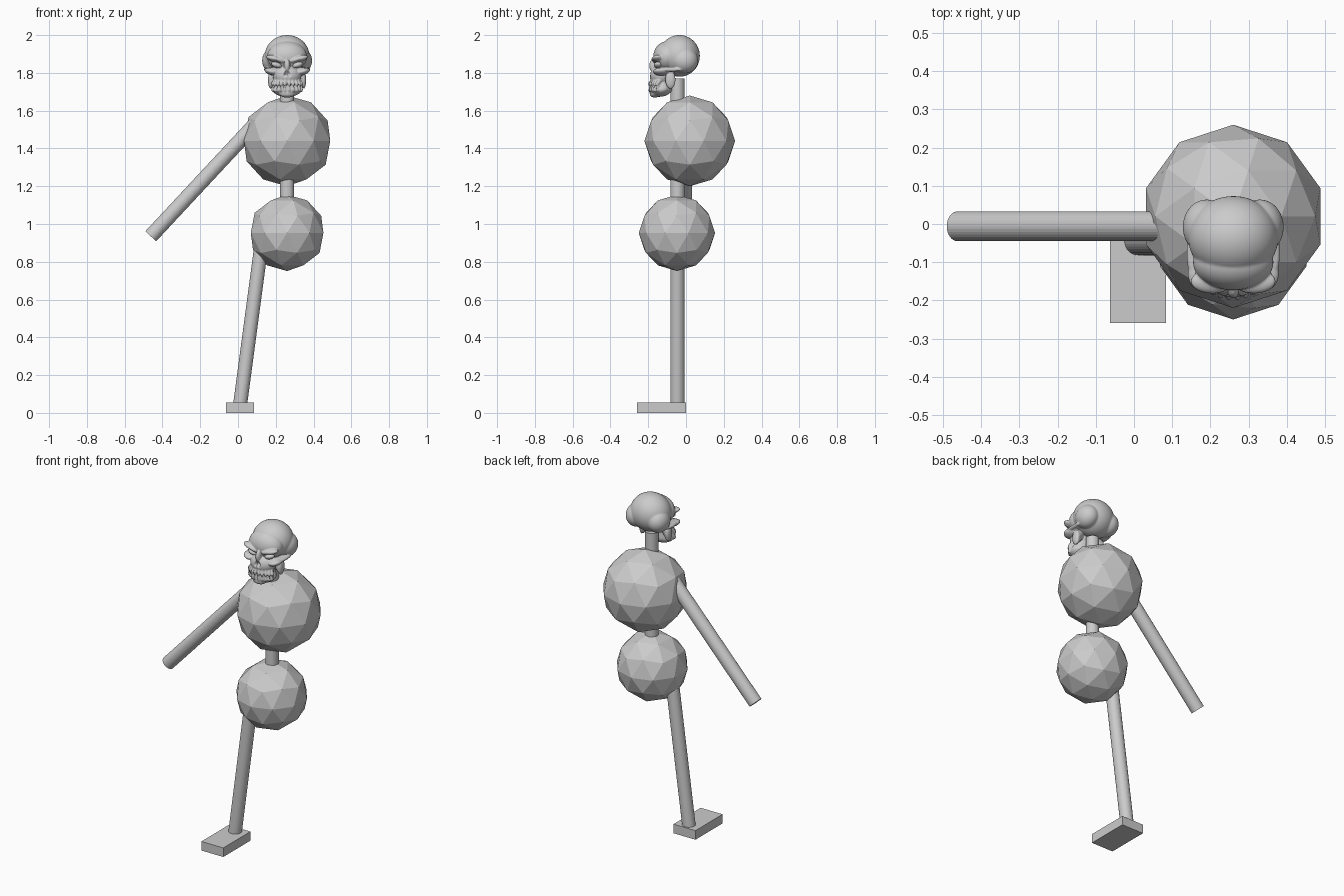
import bpy, bmesh, math
from mathutils import Vector, Matrix

if "Cube" in bpy.data.objects:
    bpy.data.objects.remove(bpy.data.objects["Cube"])

X0 = 0.26  # centre line of the body


def rod(name, a, b, r):
    a, b = Vector(a), Vector(b)
    bpy.ops.mesh.primitive_cylinder_add(vertices=32, radius=r, depth=(b - a).length, location=(a + b) / 2)
    ob = bpy.context.object
    ob.name = name
    ob.rotation_euler = (b - a).to_track_quat('Z', 'Y').to_euler()


def ball(name, r, loc):
    bpy.ops.mesh.primitive_ico_sphere_add(subdivisions=2, radius=r, location=loc)
    bpy.context.object.name = name


def blob(c, r, tilt=0.0, pitch=0.0):
    # ellipsoid matrices, mirrored to both sides when off the centre line
    return [Matrix.Translation((s * c[0], c[1], c[2]))
            @ Matrix.Rotation(s * tilt, 4, 'Y') @ Matrix.Rotation(pitch, 4, 'X')
            @ Matrix.Diagonal((*r, 1)) for s in ((1, -1) if c[0] else (1,))]


def hit(inv, inv3, origin, d):
    # entry and exit distance of a ray through an ellipsoid
    o, v = inv @ origin, inv3 @ d
    a, b, c = v.dot(v), o.dot(v), o.dot(o) - 1
    disc = b * b - a * c
    if disc <= 0:
        return None
    q = math.sqrt(disc)
    return (-b - q) / a, (-b + q) / a


def prepare(mats):
    return [(m.inverted(), m.inverted().to_3x3()) for m in mats]


def finish(name, bm):
    for f in bm.faces:
        f.smooth = True
    me = bpy.data.meshes.new(name)
    bm.to_mesh(me)
    bm.free()
    ob = bpy.data.objects.new(name, me)
    ob.location.x = X0
    bpy.context.collection.objects.link(ob)


# Torso and hips
ball("chest", 0.24, (X0, 0.02, 1.44))
ball("hips", 0.202, (X0, -0.048, 0.953))
rod("spine", (X0, -0.045, 0.98), (X0, -0.045, 1.77), 0.037)

# Limbs
rod("arm", (-0.462, -0.006, 0.935), (0.10, -0.006, 1.538), 0.039)
rod("leg", (0.01, -0.045, 0.035), (0.128, -0.045, 0.92), 0.037)

# Foot
bpy.ops.mesh.primitive_cube_add(size=1, location=(0.01, -0.13, 0.0275))
foot = bpy.context.object
foot.name = "foot"
foot.scale = (0.147, 0.26, 0.055)

# Skull masses
solid = (
    blob((0, -0.035, 1.89), (0.118, 0.108, 0.11))                # cranium
    + blob((0, -0.10, 1.885), (0.105, 0.073, 0.082))             # forehead
    + blob((0.07, -0.008, 1.865), (0.062, 0.072, 0.068))         # temples
    + blob((0.055, -0.15, 1.872), (0.058, 0.032, 0.018), -0.25)  # brows
    + blob((0.082, -0.13, 1.808), (0.038, 0.045, 0.02), -0.25)   # cheekbones
    + blob((0.108, -0.075, 1.818), (0.014, 0.06, 0.012))         # cheek arches
    + blob((0, -0.13, 1.785), (0.075, 0.062, 0.06))              # upper jaw
    + blob((0, -0.172, 1.838), (0.016, 0.022, 0.036))            # nose bridge
    + blob((0, -0.128, 1.715), (0.08, 0.06, 0.04), 0, 0.25)      # lower jaw
    + blob((0, -0.165, 1.69), (0.042, 0.028, 0.021))             # chin
    + blob((0.085, -0.082, 1.762), (0.016, 0.028, 0.048)))       # jaw hinges
for z in (1.742, 1.712):                                         # teeth
    for i in range(5):
        a = math.radians(8 + 15 * i)
        solid += blob((0.082 * math.sin(a), -0.128 - 0.063 * math.cos(a), z), (0.0095, 0.0095, 0.0145))

# Eye sockets and nose opening
hollow = (blob((0.057, -0.185, 1.842), (0.038, 0.042, 0.022), -0.3)
          + blob((0.008, -0.198, 1.797), (0.009, 0.025, 0.018), -0.3))

# Skull skin: a fine ball pushed out to the masses and in to the hollows
solid, hollow = prepare(solid), prepare(hollow)
centre = Vector((0, -0.09, 1.83))
bm = bmesh.new()
bmesh.ops.create_icosphere(bm, subdivisions=6, radius=1)
for v in bm.verts:
    d = v.co.normalized()
    hits = [h for h in (hit(*m, centre, d) for m in solid) if h]
    r = max(h[1] for h in hits)
    for m in hollow:
        h = hit(*m, centre, d)
        if h and 0 < h[0] < r < h[1]:
            r = h[0]
    v.co = centre + d * r
bmesh.ops.smooth_vert(bm, verts=bm.verts, factor=0.4, use_axis_x=True, use_axis_y=True, use_axis_z=True)
finish("skull", bm)

# Eyes resting in the sockets
bm = bmesh.new()
for m in blob((0.055, -0.146, 1.842), (0.03, 0.024, 0.016), -0.3):
    bmesh.ops.create_uvsphere(bm, u_segments=24, v_segments=16, radius=1, matrix=m)
finish("eyes", bm)
